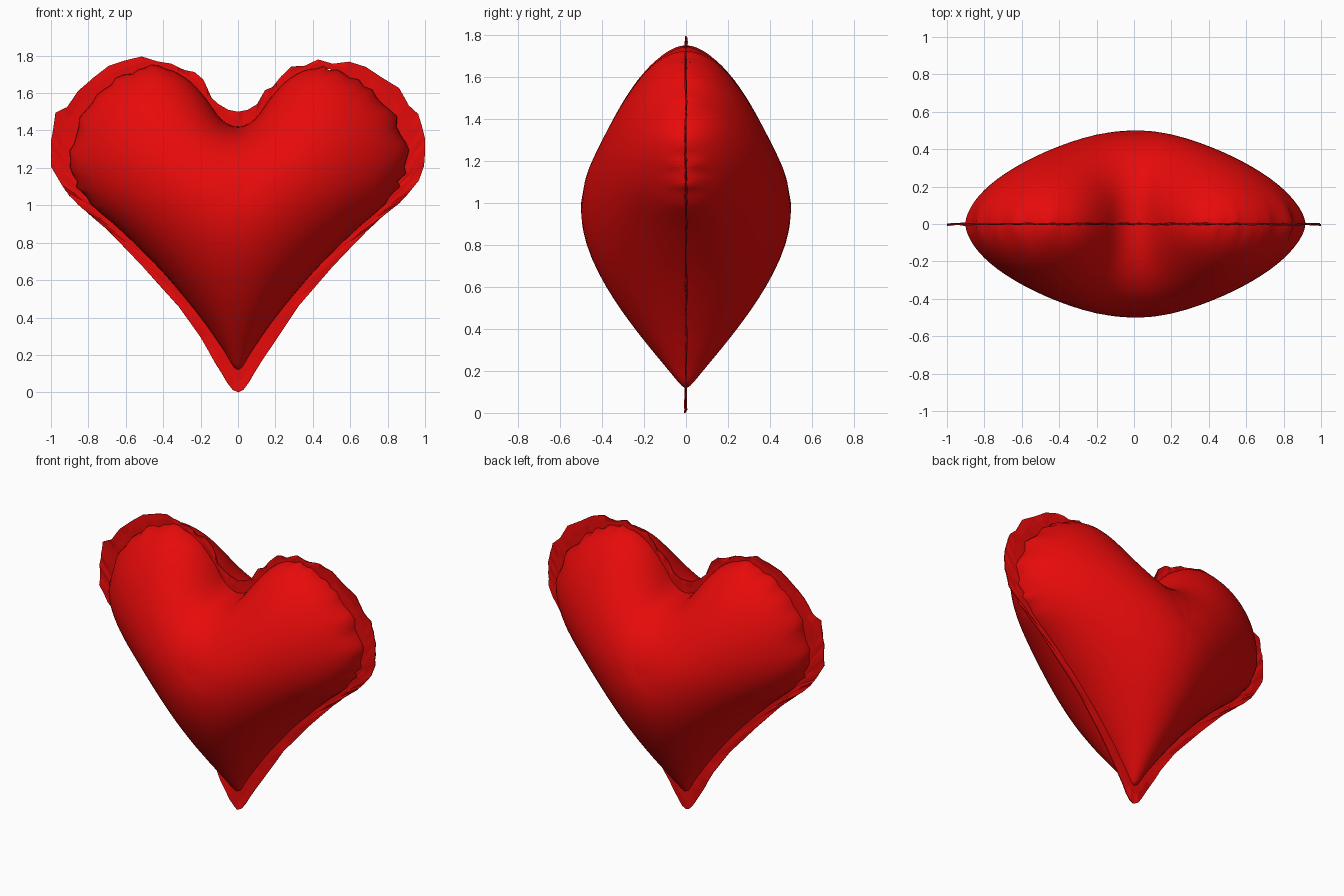
import bpy, bmesh, math, random
from mathutils import Vector

random.seed(7)
if "Cube" in bpy.data.objects:
    bpy.data.objects.remove(bpy.data.objects["Cube"], do_unlink=True)

red = bpy.data.materials.new("foil red")
red.use_nodes = True
red.diffuse_color = (0.8, 0.003, 0.003, 1)
red.node_tree.nodes["Principled BSDF"].inputs["Base Color"].default_value = red.diffuse_color

# Half outlines (x, z) from the notch round one lobe to the tip
BODY = [(0, 1.42), (.09, 1.46), (.18, 1.58), (.28, 1.68), (.42, 1.74), (.57, 1.71),
        (.72, 1.62), (.84, 1.47), (.9, 1.29), (.87, 1.13), (.79, 1.01), (.62, .86),
        (.4, .64), (.2, .4), (.08, .23), (0, .12)]
EDGE = [(0, 1.5), (.1, 1.54), (.18, 1.65), (.28, 1.73), (.42, 1.78), (.58, 1.76),
        (.75, 1.68), (.9, 1.54), (.96, 1.42), (.98, 1.28), (.93, 1.12), (.84, 1.01),
        (.67, .86), (.31, .46), (.12, .16), (0, 0)]
STEPS, RINGS, DEPTH = 4, 20, 0.5
CENTRE = Vector((0, 1.0))


def outline(half):
    """Mirror a half outline and round it with a Catmull-Rom spline."""
    pts = [Vector(p) for p in half]
    pts += [Vector((-p.x, p.y)) for p in pts[-2:0:-1]]
    count, out = len(pts), []
    for i in range(count):
        a, b, c, d = (pts[(i + j) % count] for j in (-1, 0, 1, 2))
        for s in range(STEPS):
            t = s / STEPS
            out.append(b + (c - a) * t / 2 + (2 * a - 5 * b + 4 * c - d) * t ** 2 / 2
                       + (3 * b - a - 3 * c + d) * t ** 3 / 2)
    return out


def make_object(name, bm):
    bmesh.ops.recalc_face_normals(bm, faces=bm.faces)
    mesh = bpy.data.meshes.new(name)
    bm.to_mesh(mesh)
    bm.free()
    mesh.materials.append(red)
    obj = bpy.data.objects.new(name, mesh)
    bpy.context.collection.objects.link(obj)
    return obj


def slimming(p):
    """Thin the lobes and the tip compared with the belly."""
    d = p - CENTRE
    if d.y < 0:
        d.y *= 0.65
    return 1 / (1 + 0.45 * d.length ** 1.5)


def inflate(points, tris, fixed):
    """Membrane height over a flat triangle mesh, held at zero from index fixed on."""
    links = [{} for _ in points]
    load = [0.0] * len(points)
    for tri in tris:
        for j in range(3):
            a, b, c = tri[j], tri[j - 1], tri[j - 2]
            u, v = points[b] - points[a], points[c] - points[a]
            area = abs(u.x * v.y - u.y * v.x)
            weight = u.dot(v) / area / 2
            links[b][c] = links[b].get(c, 0) + weight
            links[c][b] = links[c].get(b, 0) + weight
            load[a] += area / 6
    rows = [(list(n.items()), sum(n.values())) for n in links[:fixed]]
    height = [0.0] * len(points)
    for _ in range(400):
        for i, (row, total) in enumerate(rows):
            new = (load[i] + sum(w * height[j] for j, w in row)) / total
            height[i] += 1.8 * (new - height[i])
    puffed = [math.sqrt(max(h, 0)) * slimming(p) for h, p in zip(height, points)]
    top = max(puffed)
    return [DEPTH * h / top for h in puffed]


# Inflated body: one puffed half, mirrored front to back
rim = outline(BODY)
n = len(rim)
pucker = [random.uniform(-.02, .02) if abs(p.x) > .35 and p.y > 1.02 else 0 for p in rim]
flat = [CENTRE.copy()]
for r in range(1, RINGS + 1):
    t = math.sin(math.pi / 2 * r / RINGS)
    for p, w in zip(rim, pucker):
        flat.append(CENTRE + (p - CENTRE) * t * (1 + w * t ** 30))

tris = []
for k in range(n):
    m = (k + 1) % n
    tris.append((0, 1 + k, 1 + m))
    for r in range(RINGS - 1):
        a, b = 1 + r * n + k, 1 + r * n + m
        tris += [(a, a + n, b + n), (a, b + n, b)]

height = inflate(flat, tris, len(flat) - n)
bm = bmesh.new()
verts = [bm.verts.new((p.x, -h, p.y)) for p, h in zip(flat, height)]
for tri in tris:
    bm.faces.new([verts[i] for i in tri])
body = make_object("balloon_body", bm)
for poly in body.data.polygons:
    poly.use_smooth = True
    if poly.normal.y > 0.9:
        poly.flip()
mirror = body.modifiers.new("back half", "MIRROR")
mirror.use_axis = (False, True, False)
mirror.merge_threshold = 0.0005

# Flat seam border with a ragged outer edge
edge = outline(EDGE)
tip = n // 2
for k in range(0, n, 2):
    if 4 < k < n - 4 and abs(k - tip) > 4:
        side = (edge[k] - rim[k]).normalized()
        rough = .024 if edge[k].y > 1 else .012
        edge[k] += side * random.uniform(-rough, rough)
for k in range(1, n, 2):
    if abs(k - tip) > 4:
        edge[k] = (edge[k - 1] + edge[(k + 1) % n]) / 2
for sign in (1, -1):
    reach = max(p.x * sign for p in edge)
    for p in edge:
        if p.x * sign > 0:
            p.x /= reach
lowest = min(p.y for p in edge)

bm = bmesh.new()
loops = []
for t in (-.3, .5, 1):
    loops.append([])
    for p, q in zip(rim, edge):
        s = p.lerp(q, t)
        wave = random.uniform(-.007, .007) * max(t, 0)
        loops[-1].append(bm.verts.new((s.x, wave, s.y)))
for inner, outer in zip(loops, loops[1:]):
    for k in range(n):
        m = (k + 1) % n
        bm.faces.new((inner[k], outer[k], outer[m], inner[m]))
border = make_object("seam_border", bm)
solid = border.modifiers.new("foil thickness", "SOLIDIFY")
solid.thickness = 0.006
solid.offset = 0

for obj in (body, border):
    obj.location.z = -lowest
